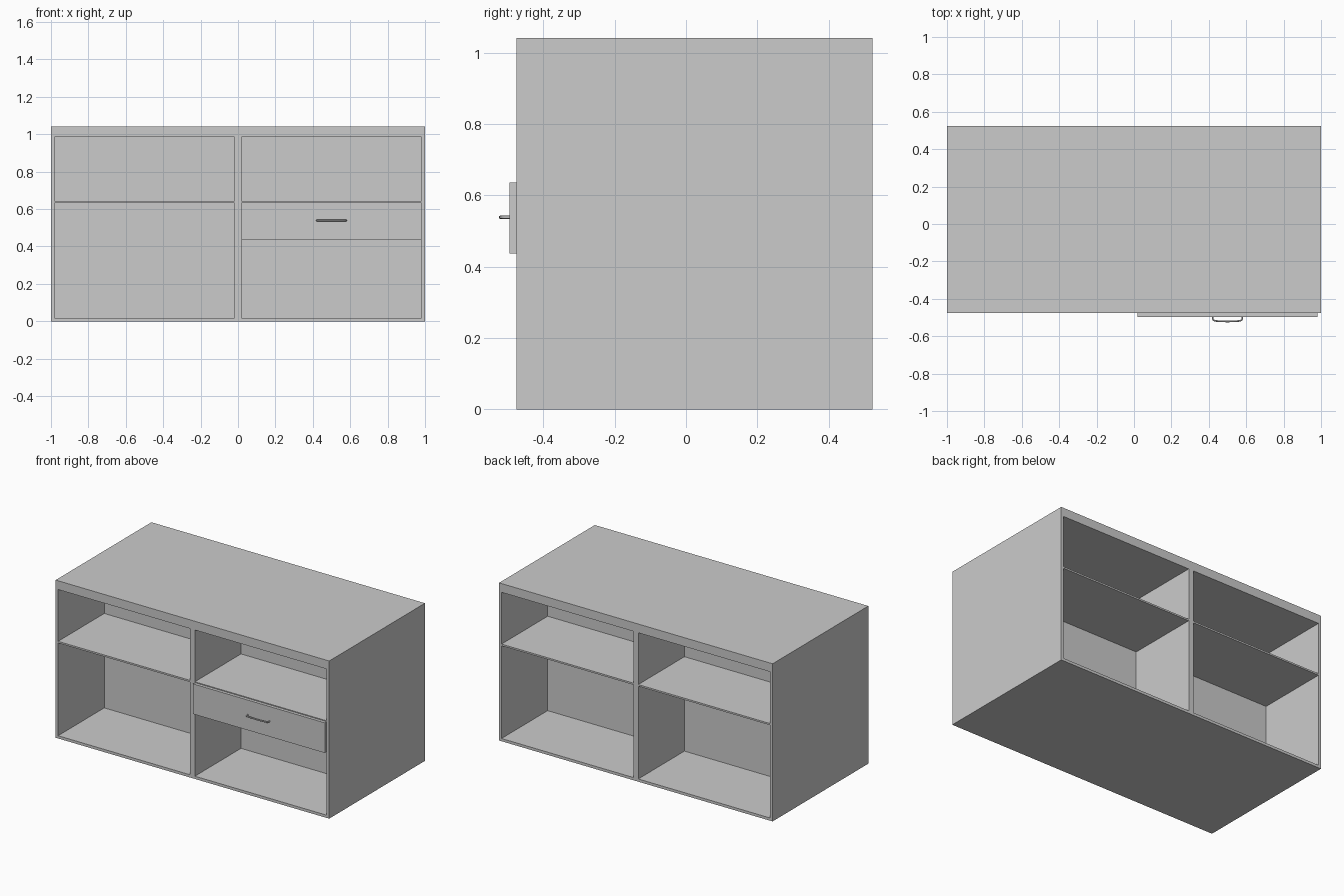
import bpy, bmesh
from mathutils import Vector

if "Cube" in bpy.data.objects:
    bpy.data.objects.remove(bpy.data.objects["Cube"])

T = 0.018                    # board thickness
FRONT, BACK = -0.476, 0.524  # carcass depth range
MID = (FRONT + BACK) / 2     # plane where the back-to-back units meet
TOP = 1.002                  # underside of worktop


def box(name, lo, hi):
    bm = bmesh.new()
    bmesh.ops.create_cube(bm, size=1)
    lo, hi = Vector(lo), Vector(hi)
    for v in bm.verts:
        v.co = Vector([(a + b) / 2 + c * (b - a) for a, b, c in zip(lo, hi, v.co)])
    me = bpy.data.meshes.new(name)
    bm.to_mesh(me)
    bm.free()
    ob = bpy.data.objects.new(name, me)
    bpy.context.collection.objects.link(ob)
    return ob


# outer boards
box("worktop", (-1, FRONT, TOP), (1, BACK, 1.042))
box("top_board", (-1 + T, FRONT, TOP - T), (1 - T, BACK, TOP))
box("bottom_board", (-1 + T, FRONT, 0), (1 - T, BACK, T))
for side, x0 in (("left", -1), ("right", 1 - T)):
    box(side + "_side", (x0, FRONT, 0), (x0 + T, BACK, TOP))
box("centre_divider", (-T, FRONT, T), (T, BACK, TOP - T))

# back panels and shelves of the four back-to-back bays
for col, x0, x1 in (("left", -1 + T, -T), ("right", T, 1 - T)):
    box(col + "_back_panel", (x0, MID - T, T), (x1, MID + T, TOP - T))
    for row, y0, y1 in (("front", FRONT, MID - T), ("rear", MID + T, BACK)):
        box(f"{col}_{row}_shelf", (x0, y0, 0.631), (x1, y1, 0.642))

# drawer front with open box behind it
X0, X1 = T, 1 - T
box("drawer_front", (X0, FRONT - 0.02, 0.437), (X1, FRONT, 0.636))
bx0, bx1, by1 = X0 + 0.012, X1 - 0.012, MID - T - 0.03
box("drawer_bottom", (bx0, FRONT, 0.447), (bx1, by1, 0.457))
for side, x in (("left", bx0), ("right", bx1 - 0.015)):
    box(f"drawer_{side}_side", (x, FRONT, 0.457), (x + 0.015, by1, 0.6))
box("drawer_back", (bx0 + 0.015, by1 - 0.015, 0.457), (bx1 - 0.015, by1, 0.6))

# bow handle: half profile mirrored about the drawer centre
half = [(0.079, -0.494), (0.079, -0.507), (0.076, -0.513), (0.069, -0.517),
        (0.056, -0.519), (0.028, -0.5205), (0.0, -0.521)]
path = [(-x, y) for x, y in half] + [(x, y) for x, y in half[-2::-1]]
cu = bpy.data.curves.new("drawer_handle", "CURVE")
cu.dimensions = "3D"
cu.bevel_depth = 0.0045
cu.bevel_resolution = 2
cu.use_fill_caps = True
sp = cu.splines.new("POLY")
sp.points.add(len(path) - 1)
for p, (x, y) in zip(sp.points, path):
    p.co = (0.5 + x, y, 0.539, 1)
sp.use_smooth = True
handle = bpy.data.objects.new("drawer_handle", cu)
bpy.context.collection.objects.link(handle)
